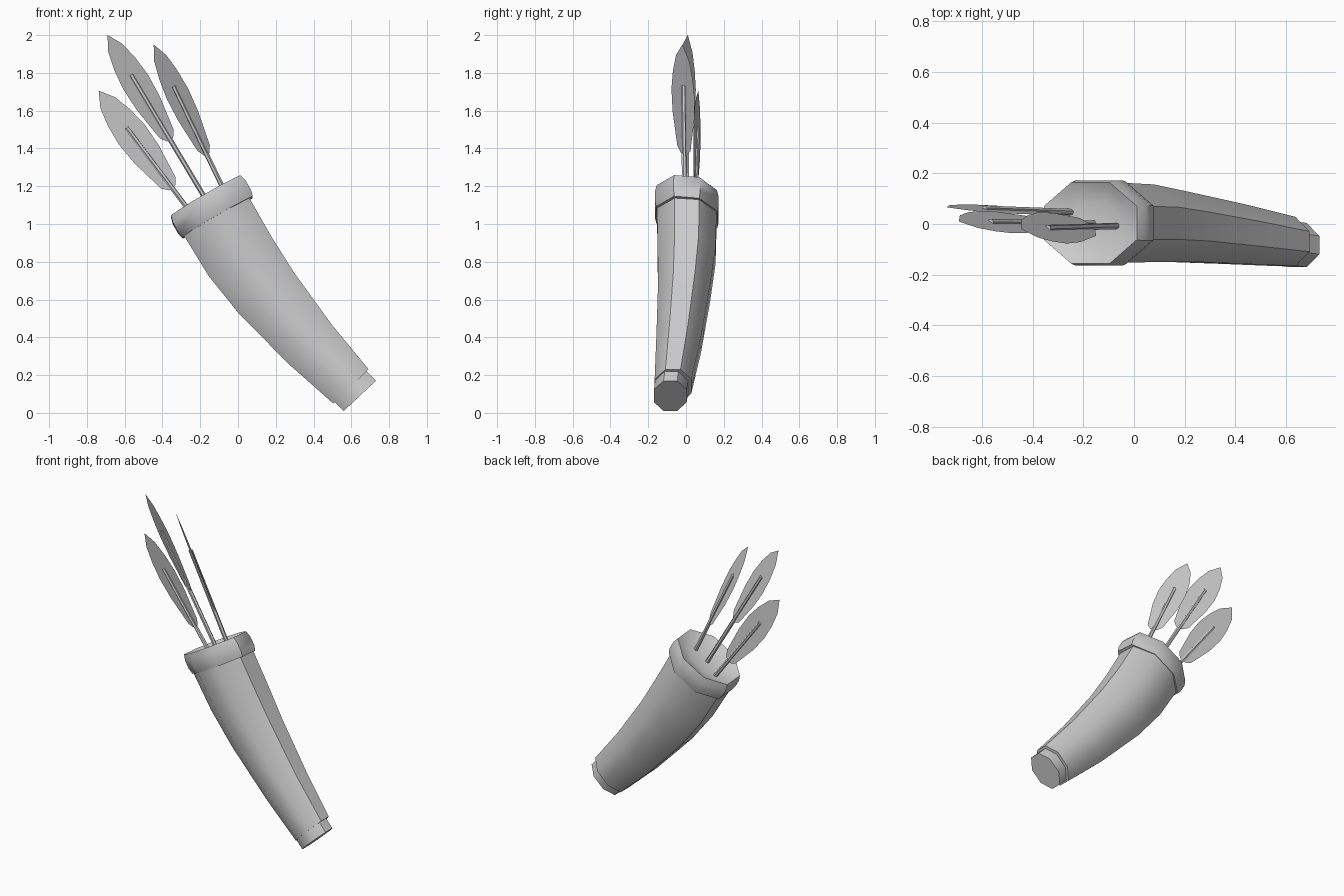
import bpy, math
from mathutils import Vector

cube = bpy.data.objects.get("Cube")
if cube:
    bpy.data.objects.remove(cube, do_unlink=True)

grey = bpy.data.materials.new("plain_grey")
grey.use_nodes = True
colour = (0.6, 0.6, 0.6, 1)
grey.diffuse_color = colour
grey.node_tree.nodes["Principled BSDF"].inputs["Base Color"].default_value = colour


def make(name, verts, faces, angle):
    mesh = bpy.data.meshes.new(name)
    mesh.from_pydata(verts, [], faces)
    mesh.materials.append(grey)
    obj = bpy.data.objects.new(name, mesh)
    bpy.context.collection.objects.link(obj)
    bpy.ops.object.select_all(action='DESELECT')
    obj.select_set(True)
    bpy.context.view_layer.objects.active = obj
    bpy.ops.object.mode_set(mode='EDIT')
    bpy.ops.mesh.select_all(action='SELECT')
    bpy.ops.mesh.normals_make_consistent(inside=False)
    bpy.ops.object.mode_set(mode='OBJECT')
    bpy.ops.object.shade_smooth_by_angle(angle=math.radians(angle))
    return obj


def loft(name, rings, n, angle):
    """Skin rings of (centre, u half-axis, v half-axis), capped at both ends."""
    verts, faces = [], []
    for centre, u, v in rings:
        for k in range(n):
            a = 2 * math.pi * (k + 0.5) / n
            verts.append(centre + u * math.cos(a) + v * math.sin(a))
    for r in range(len(rings) - 1):
        for k in range(n):
            a, b = r * n + k, r * n + (k + 1) % n
            faces.append((a, b, b + n, a + n))
    faces.append(tuple(range(n)))
    faces.append(tuple(range(len(verts) - n, len(verts))))
    return make(name, verts, faces, angle)


FLAT = math.cos(math.pi / 8)  # octagon flat distance to corner distance


def section(x, y, z, half_u, half_v, tilt, lean=0):
    t = math.radians(tilt)
    u = Vector((math.cos(t), 0, math.sin(t))) * half_u / FLAT
    v = Vector((0, 1, lean)) * half_v / FLAT
    return Vector((x, y, z)), u, v


# Curved, tapering body of the quiver
loft("quiver_body", [section(*s) for s in (
    (-0.12, 0.005, 1.05, 0.20, 0.158, 30),
    (0.01, 0.003, 0.83, 0.196, 0.153, 32),
    (0.15, -0.010, 0.635, 0.182, 0.138, 36),
    (0.385, -0.039, 0.36, 0.154, 0.118, 42),
    (0.598, -0.069, 0.14, 0.13, 0.097, 44))], 8, 50)

# Small stepped tip at the bottom
loft("quiver_tip", [section(*s) for s in (
    (0.585, -0.075, 0.15, 0.117, 0.087, 43),
    (0.645, -0.083, 0.09, 0.117, 0.087, 43))], 8, 50)

# Rounded collar with a shallow dished top
collar = []
for along, size in ((0.95, 0.9), (0.95, 0.98), (0.985, 1.02), (1.04, 1.02),
                    (1.08, 0.97), (1.065, 0.83), (1.045, 0.5)):
    collar.append(section(0.368 - 0.5 * along, 0.004, 0.2125 + 0.866 * along,
                          0.218 * size, 0.165 * size, 30, -0.08))
loft("quiver_collar", collar, 8, 50)

# Arrows: shaft foot, shaft end, and sideways direction of the vane
arrows = {
    "left": ((-0.07, -0.008, 1.17), (-0.34, -0.016, 1.73), (0.65, -0.7, 0.3)),
    "middle": ((-0.17, 0.003, 1.13), (-0.565, 0.008, 1.79), (0.74, -0.5, 0.44)),
    "right": ((-0.25, 0.047, 1.06), (-0.59, 0.06, 1.51), (0.77, -0.2, 0.59)),
}
# Vane outline: distance below its point, half width
outline = ((0.08, 0.05), (0.18, 0.075), (0.29, 0.088), (0.42, 0.082),
           (0.61, 0.05), (0.645, 0.022))

for side, (foot, end, across) in arrows.items():
    foot, end, w = Vector(foot), Vector(end), Vector(across)
    d = (end - foot).normalized()
    w = (w - d * w.dot(d)).normalized()
    n = d.cross(w)
    loft(side + "_arrow_shaft",
         [(p, w * 0.013, n * 0.013) for p in (foot - d * 0.02, end)], 6, 30)
    point = end + d * 0.245
    edge = [(0, 0)] + list(outline) + [(s, -h) for s, h in reversed(outline)]
    verts = [point - d * s + w * h for s, h in edge]
    make(side + "_arrow_vane", verts, [tuple(range(len(verts)))], 30)
